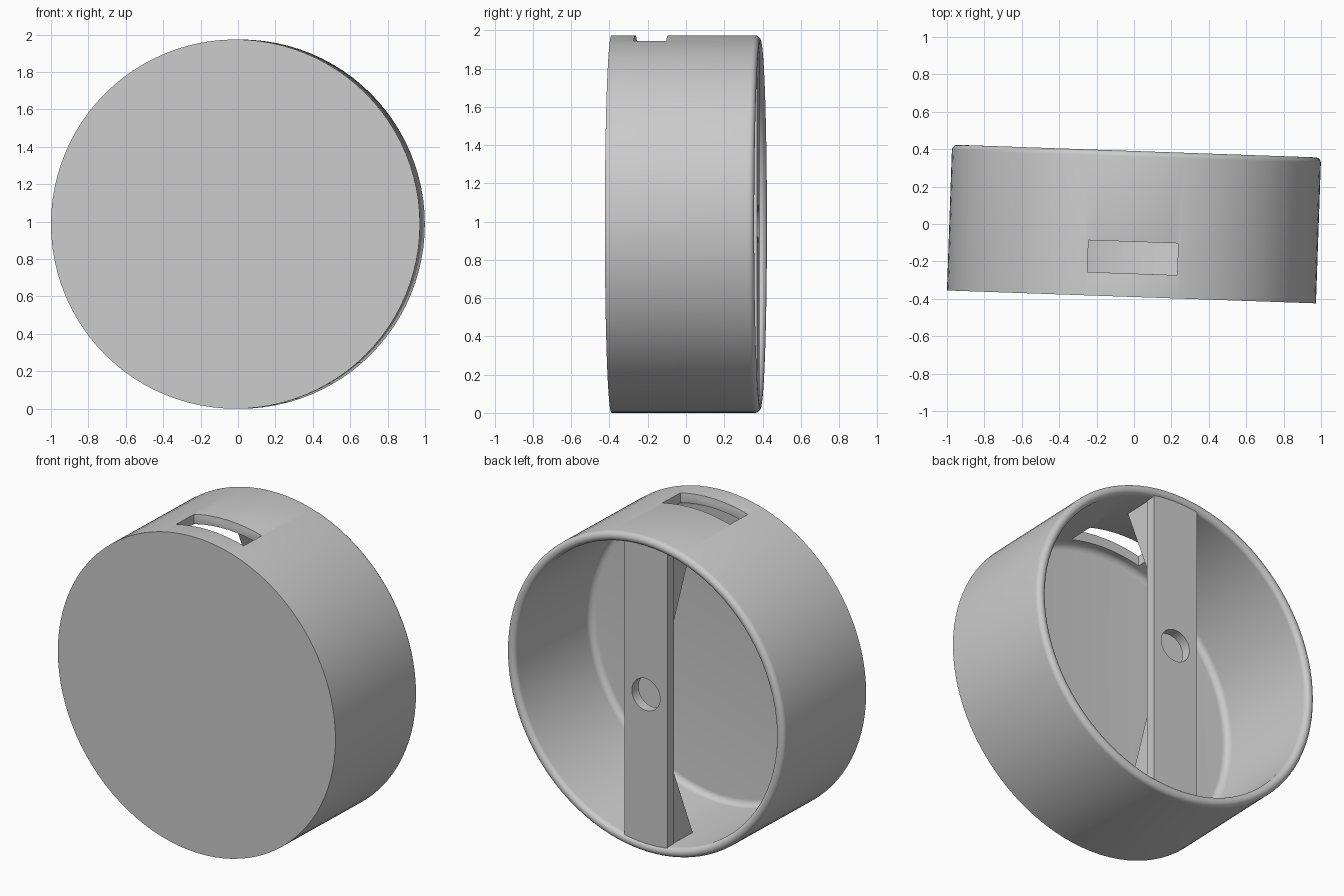
import bpy, bmesh, math
from mathutils import Matrix

if "Cube" in bpy.data.objects:
    bpy.data.objects.remove(bpy.data.objects["Cube"], do_unlink=True)

R, WALL, HALF, FLOOR = 0.987, 0.06, 0.39, 0.06
INNER = R - WALL
PLACE = Matrix.Translation((0, 0, R)) @ Matrix.Rotation(math.radians(-2), 4, "Z")

grey = bpy.data.materials.new("plain_grey")
grey.use_nodes = True
grey.diffuse_color = (0.6, 0.6, 0.6, 1)
grey.node_tree.nodes["Principled BSDF"].inputs["Base Color"].default_value = (0.6, 0.6, 0.6, 1)


def make(name, bm):
    bmesh.ops.recalc_face_normals(bm, faces=bm.faces)
    mesh = bpy.data.meshes.new(name)
    bm.to_mesh(mesh)
    bm.free()
    mesh.materials.append(grey)
    obj = bpy.data.objects.new(name, mesh)
    bpy.context.collection.objects.link(obj)
    obj.matrix_world = PLACE
    return obj


def box(name, x, y0, y1, z0, z1):
    bm = bmesh.new()
    bmesh.ops.create_cube(bm, size=1)
    bmesh.ops.scale(bm, vec=(2 * x, y1 - y0, z1 - z0), verts=bm.verts)
    bmesh.ops.translate(bm, vec=(0, (y0 + y1) / 2, (z0 + z1) / 2), verts=bm.verts)
    return make(name, bm)


def arc(r, y, radius, start, end, steps=6):
    angles = [math.radians(start + (end - start) * i / steps) for i in range(steps + 1)]
    return [(r + radius * math.cos(a), y + radius * math.sin(a)) for a in angles]


def cut(obj, cutter):
    mod = obj.modifiers.new("cut", "BOOLEAN")
    mod.object, mod.operation, mod.solver = cutter, "DIFFERENCE", "EXACT"
    bpy.context.view_layer.update()
    graph = bpy.context.evaluated_depsgraph_get()
    mesh = bpy.data.meshes.new_from_object(obj.evaluated_get(graph))
    obj.modifiers.clear()
    obj.data = mesh
    bpy.data.objects.remove(cutter, do_unlink=True)


def smooth(obj):
    bpy.ops.object.select_all(action="DESELECT")
    obj.select_set(True)
    bpy.context.view_layer.objects.active = obj
    bpy.ops.object.shade_smooth_by_angle(angle=math.radians(35))


# Round cup with closed front, rounded rim and filleted floor
half = WALL / 2
profile = [(0, -HALF), (R, -HALF)]
profile += arc(R - half, HALF - half, half, 0, 180, 12)
profile += arc(INNER - 0.04, -HALF + FLOOR + 0.04, 0.04, 0, -90)
profile += [(0, -HALF + FLOOR)]
bm = bmesh.new()
verts = [bm.verts.new((r, y, 0)) for r, y in profile]
edges = [bm.edges.new(pair) for pair in zip(verts, verts[1:])]
bmesh.ops.spin(bm, geom=verts + edges, cent=(0, 0, 0), axis=(0, 1, 0),
               angle=math.tau, steps=96, use_duplicate=False)
bmesh.ops.remove_doubles(bm, verts=bm.verts, dist=0.0005)
cup = make("cup", bm)

# Slot through the top of the wall, with softened edges
cut(cup, box("slot_cutter", 0.24, -0.265, -0.095, 0.7, 1.2))
bm = bmesh.new()
bm.from_mesh(cup.data)


def on_slot(v):
    return abs(v.co.x) < 0.245 and -0.27 < v.co.y < -0.09 and v.co.z > 0.8


sharp = [e for e in bm.edges if all(map(on_slot, e.verts))
         and len(e.link_faces) == 2 and e.calc_face_angle() > 1]
bmesh.ops.bevel(bm, geom=sharp, offset=0.02, segments=4, profile=0.5,
                affect="EDGES", clamp_overlap=True)
bm.to_mesh(cup.data)
bm.free()
smooth(cup)

# Flat bar across the open back, with a round centre hole
bar = box("cross_bar", 0.153, 0.315, 0.378, -0.94, 0.94)
bm = bmesh.new()
bmesh.ops.create_cone(bm, cap_ends=True, segments=48, radius1=0.1, radius2=0.1, depth=0.4,
                      matrix=Matrix.Translation((0, 0.35, 0)) @ Matrix.Rotation(math.pi / 2, 4, "X"))
cut(bar, make("hole_cutter", bm))
smooth(bar)

# Wedge braces joining the bar to the wall at both ends
for name, side in (("upper_brace", 1), ("lower_brace", -1)):
    bm = bmesh.new()
    outline = [(0.32, 0.45), (0.32, 0.94), (0.13, 0.94), (0.13, 0.92)]
    face = bm.faces.new([bm.verts.new((-0.147, y, side * z)) for y, z in outline])
    new = bmesh.ops.extrude_face_region(bm, geom=[face])["geom"]
    moved = [v for v in new if isinstance(v, bmesh.types.BMVert)]
    bmesh.ops.translate(bm, vec=(0.294, 0, 0), verts=moved)
    make(name, bm)
